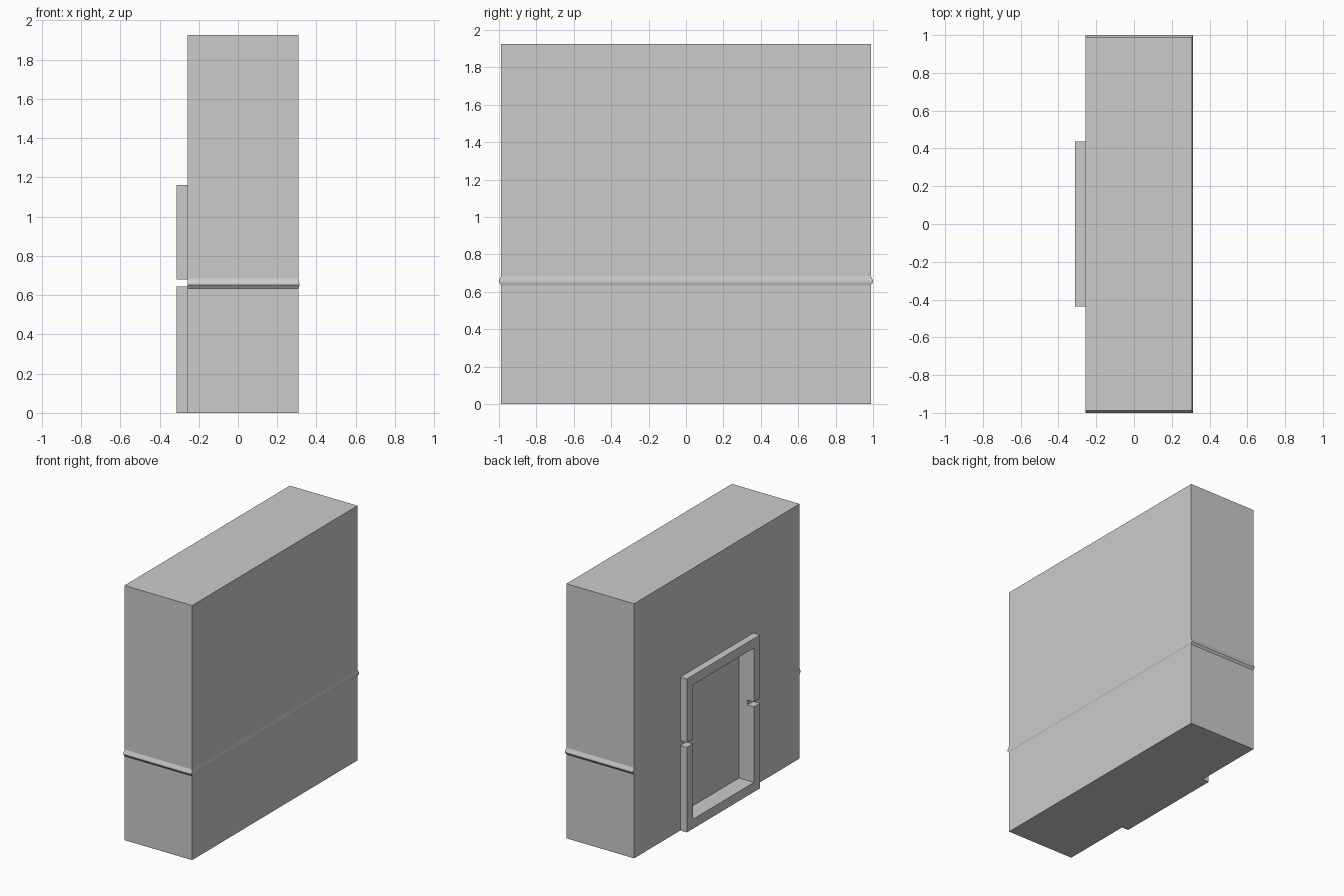
import bpy, bmesh

if "Cube" in bpy.data.objects:
    bpy.data.objects.remove(bpy.data.objects["Cube"])

def finish(name, bm):
    bmesh.ops.recalc_face_normals(bm, faces=bm.faces)
    me = bpy.data.meshes.new(name)
    bm.to_mesh(me)
    bm.free()
    ob = bpy.data.objects.new(name, me)
    bpy.context.collection.objects.link(ob)
    return ob

def extrude_x(name, pts, x0, x1):
    """Extrude a y-z outline from x0 to x1."""
    bm = bmesh.new()
    f = bm.faces.new([bm.verts.new((x0, y, z)) for y, z in pts])
    r = bmesh.ops.extrude_face_region(bm, geom=[f])
    verts = [v for v in r["geom"] if isinstance(v, bmesh.types.BMVert)]
    bmesh.ops.translate(bm, verts=verts, vec=(x1 - x0, 0, 0))
    return finish(name, bm)

BACK, FRAME, SIDE = -0.258, -0.313, 0.308
OUT, IN, TOP, BAR = 0.437, 0.365, 1.16, 0.072

# Wall block: stacked rectangles, pushed out at the belt ridge
bm = bmesh.new()
rings = []
for z, d in [(0, 0), (0.635, 0), (0.651, 1), (0.66, 1), (0.685, 0), (1.925, 0)]:
    x, y = SIDE + 0.005 * d, 0.988 + 0.012 * d
    rings.append([bm.verts.new((px, py, z)) for px, py in
                  [(BACK, -y), (x, -y), (x, y), (BACK, y)]])
for a, b in zip(rings, rings[1:]):
    for i in range(4):
        j = (i + 1) % 4
        bm.faces.new((a[i], a[j], b[j], b[i]))
bm.faces.new(rings[0])
bm.faces.new(rings[-1])
wall = finish("wall_block", bm)

# Recess for the door panel
cutter = extrude_x("recess_cutter", [(-IN, BAR), (IN, BAR), (IN, TOP - BAR), (-IN, TOP - BAR)],
                   BACK - 0.1, BACK + 0.07)
cutter.hide_render = True
cutter.hide_set(True)
mod = wall.modifiers.new("recess", 'BOOLEAN')
mod.operation, mod.solver, mod.object = 'DIFFERENCE', 'EXACT', cutter

# Door frame in two U-shaped halves, with a gap at the belt line
def half_frame(name, z_end, z_bar, z_gap):
    extrude_x(name, [(-OUT, z_end), (OUT, z_end), (OUT, z_gap), (IN, z_gap),
                     (IN, z_bar), (-IN, z_bar), (-IN, z_gap), (-OUT, z_gap)], FRAME, BACK)

half_frame("door_frame_lower", 0, BAR, 0.643)
half_frame("door_frame_upper", TOP, TOP - BAR, 0.68)
